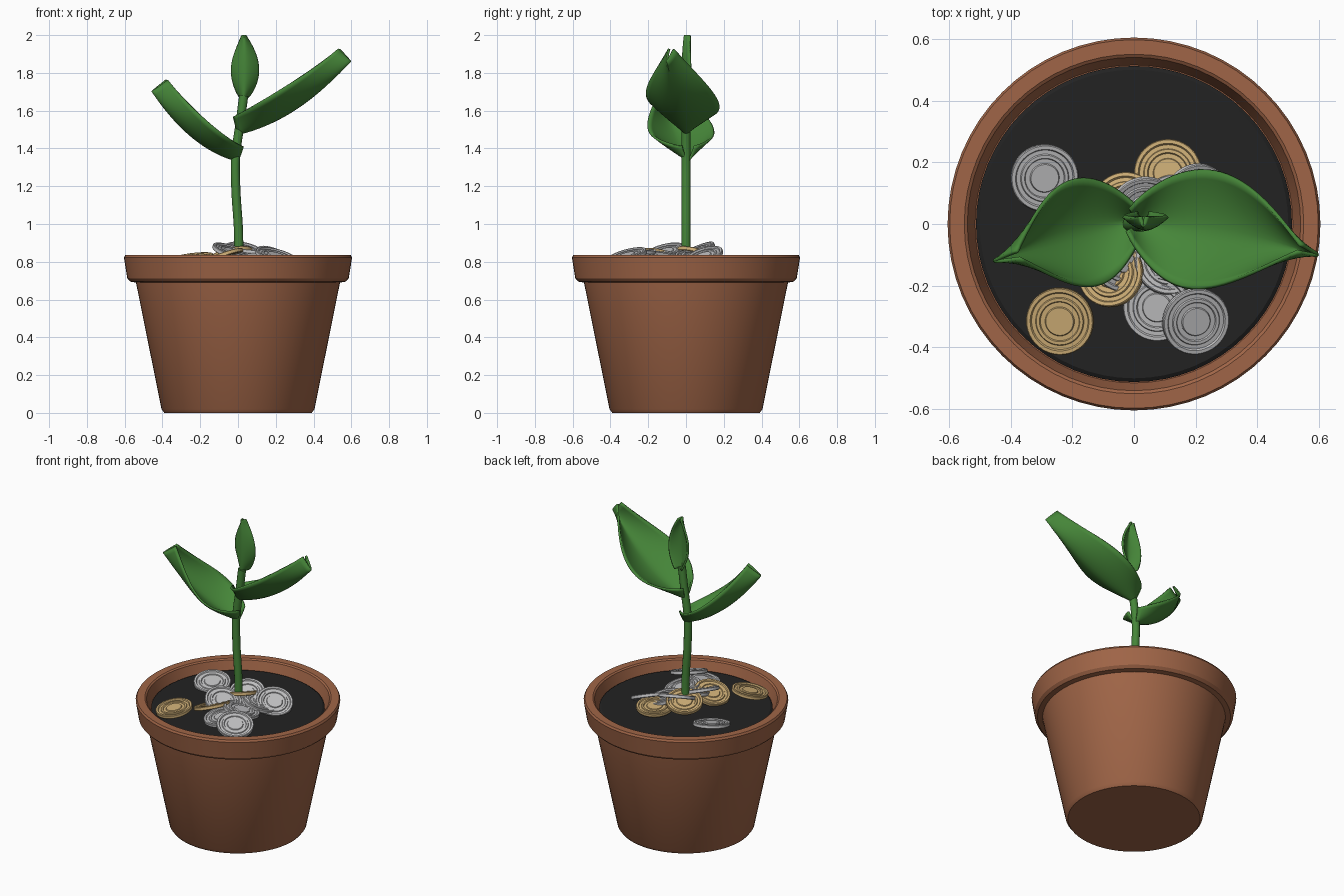
import bpy
import bmesh
import math
from mathutils import Vector

default = bpy.data.objects.get("Cube")
if default:
    bpy.data.objects.remove(default, do_unlink=True)


def make_material(name, rgb, roughness=0.7):
    mat = bpy.data.materials.new(name)
    mat.use_nodes = True
    color = (*rgb, 1)
    mat.diffuse_color = color
    bsdf = next(n for n in mat.node_tree.nodes if n.type == "BSDF_PRINCIPLED")
    bsdf.inputs["Base Color"].default_value = color
    bsdf.inputs["Roughness"].default_value = roughness
    return mat


terracotta = make_material("terracotta", (0.35, 0.13, 0.063))
soil_black = make_material("dark soil", (0.016, 0.016, 0.016))
leaf_green = make_material("leaf green", (0.06, 0.235, 0.04))
gold = make_material("pale gold", (0.61, 0.42, 0.18), 0.4)
silver = make_material("silver grey", (0.53, 0.53, 0.54), 0.4)


def finish(name, bm, mat, angle=30):
    bmesh.ops.recalc_face_normals(bm, faces=bm.faces)
    mesh = bpy.data.meshes.new(name)
    bm.to_mesh(mesh)
    bm.free()
    mesh.materials.append(mat)
    obj = bpy.data.objects.new(name, mesh)
    bpy.context.collection.objects.link(obj)
    smooth(obj, angle)
    return obj


def smooth(obj, angle):
    bpy.ops.object.select_all(action="DESELECT")
    obj.select_set(True)
    bpy.context.view_layer.objects.active = obj
    bpy.ops.object.shade_smooth_by_angle(angle=math.radians(angle))


def lathe(name, profile, mat, steps=64):
    """Spin a (radius, height) profile around the z axis."""
    bm = bmesh.new()
    verts = [bm.verts.new((r, 0, z)) for r, z in profile]
    edges = [bm.edges.new(pair) for pair in zip(verts, verts[1:])]
    bmesh.ops.spin(bm, geom=verts + edges, cent=(0, 0, 0), axis=(0, 0, 1),
                   angle=math.tau, steps=steps)
    bmesh.ops.remove_doubles(bm, verts=bm.verts, dist=0.0001)
    return finish(name, bm, mat)


# Pot with a flared rim, and the soil filling it
lathe("pot", [(0, 0), (0.39, 0), (0.405, 0.02), (0.54, 0.69), (0.57, 0.695),
              (0.586, 0.712), (0.604, 0.822), (0.597, 0.835), (0.55, 0.835),
              (0.54, 0.828), (0.515, 0.74), (0, 0.72)], terracotta)
lathe("soil", [(0, 0.745), (0.512, 0.745), (0.512, 0.772), (0.5, 0.78),
               (0, 0.785)], soil_black)

# Coin with a raised edge, a raised ring and a raised centre on both sides
half = [(0, 0.009), (0.045, 0.009), (0.048, 0.004), (0.063, 0.004),
        (0.066, 0.009), (0.076, 0.009), (0.079, 0.004), (0.092, 0.004),
        (0.096, 0.011), (0.107, 0.011), (0.11, 0.008)]
coin_profile = half + [(r, -z) for r, z in reversed(half)]

# Each coin: position, then the lean of its upper face
gold_coins = [
    ((0.11, 0.165, 0.81), (-0.05, 0.1)),
    ((-0.03, 0.06, 0.84), (-0.2, 0.25)),
    ((-0.24, -0.315, 0.82), (-0.12, -0.15)),
    ((-0.075, -0.16, 0.825), (-0.35, 0.15)),
]
silver_coins = [
    ((-0.29, 0.15, 0.80), (0.12, -0.2)),
    ((0.2, 0.09, 0.825), (0.4, -0.35)),
    ((0.13, 0.05, 0.82), (0.3, 0.1)),
    ((0.03, 0.05, 0.85), (0.2, -0.45)),
    ((-0.03, -0.11, 0.85), (0.35, -0.25)),
    ((0.03, -0.1, 0.82), (0.15, -0.3)),
    ((0.11, -0.12, 0.83), (0.2, 0.15)),
    ((0.075, -0.27, 0.83), (-0.1, -0.15)),
    ((0.2, -0.315, 0.83), (0.25, -0.28)),
]


def place_coins(name, coins, mat):
    first = lathe(name, coin_profile, mat, 40)
    for i, (place, lean) in enumerate(coins):
        coin = first
        if i:
            coin = first.copy()
            coin.name = f"{name}_{i + 1}"
            bpy.context.collection.objects.link(coin)
        coin.location = place
        normal = Vector((*lean, 1))
        coin.rotation_euler = normal.to_track_quat("Z", "Y").to_euler()


place_coins("gold_coin", gold_coins, gold)
place_coins("silver_coin", silver_coins, silver)

# Stem: a gently bent round tube
curve = bpy.data.curves.new("stem", "CURVE")
curve.dimensions = "3D"
curve.bevel_depth = 0.024
curve.bevel_resolution = 4
curve.use_fill_caps = True
path = [(0.003, 0.76), (0.003, 0.95), (-0.012, 1.2), (-0.012, 1.36),
        (0.012, 1.54), (0.03, 1.68)]
spline = curve.splines.new("BEZIER")
spline.bezier_points.add(len(path) - 1)
for point, (x, z) in zip(spline.bezier_points, path):
    point.co = (x, 0, z)
    point.handle_left_type = point.handle_right_type = "AUTO"
curve.materials.append(leaf_green)
stem = bpy.data.objects.new("stem", curve)
bpy.context.collection.objects.link(stem)
bpy.ops.object.select_all(action="DESELECT")
stem.select_set(True)
bpy.context.view_layer.objects.active = stem
bpy.ops.object.convert(target="MESH")
smooth(bpy.context.object, 40)


def leaf(name, start, control, end, up, width, depth, ends):
    """Cupped leaf along a curved midrib, folded together at both ends."""
    a, b, c = Vector(start), Vector(control), Vector(end)
    rows, cols = 28, 16
    bm = bmesh.new()
    grid = []
    for i in range(rows + 1):
        t = i / rows
        mid = a * (1 - t) ** 2 + b * (2 * t * (1 - t)) + c * t ** 2
        along = ((b - a) * (1 - t) + (c - b) * t).normalized()
        side = along.cross(Vector(up)).normalized()
        rise = side.cross(along)
        w = width * math.sin(math.pi * t ** 0.85) + ends[0] * (1 - t) + ends[1] * t
        d = depth[0] * (1 - t) + depth[1] * t
        row = []
        for j in range(cols + 1):
            u = 2 * j / cols - 1
            row.append(bm.verts.new(mid + side * (w * u) + rise * (d * abs(u) ** 1.6)))
        grid.append(row)
    for lower, upper in zip(grid, grid[1:]):
        for j in range(cols):
            bm.faces.new((lower[j], lower[j + 1], upper[j + 1], upper[j]))
    obj = finish(name, bm, leaf_green, 50)
    shell = obj.modifiers.new("thickness", "SOLIDIFY")
    shell.thickness = 0.012
    shell.offset = 0


# Two large leaves and the young leaf at the top
leaf("left_leaf", (0.0, 0, 1.478), (0.3, -0.03, 1.545), (0.595, -0.1, 1.865),
     (-0.3, 0.15, 0.95), 0.17, (0.09, 0.09), (0.034, 0.012))
leaf("right_leaf", (0.0, 0.01, 1.335), (-0.25, -0.035, 1.4), (-0.453, -0.12, 1.705),
     (0.38, 0.05, 0.92), 0.15, (0.08, 0.1), (0.034, 0.012))
leaf("top_leaf", (0.03, -0.01, 1.67), (0.045, -0.025, 1.85), (0.03, -0.005, 2.0),
     (0, 1, 0), 0.055, (0.05, 0.03), (0.022, 0.008))
